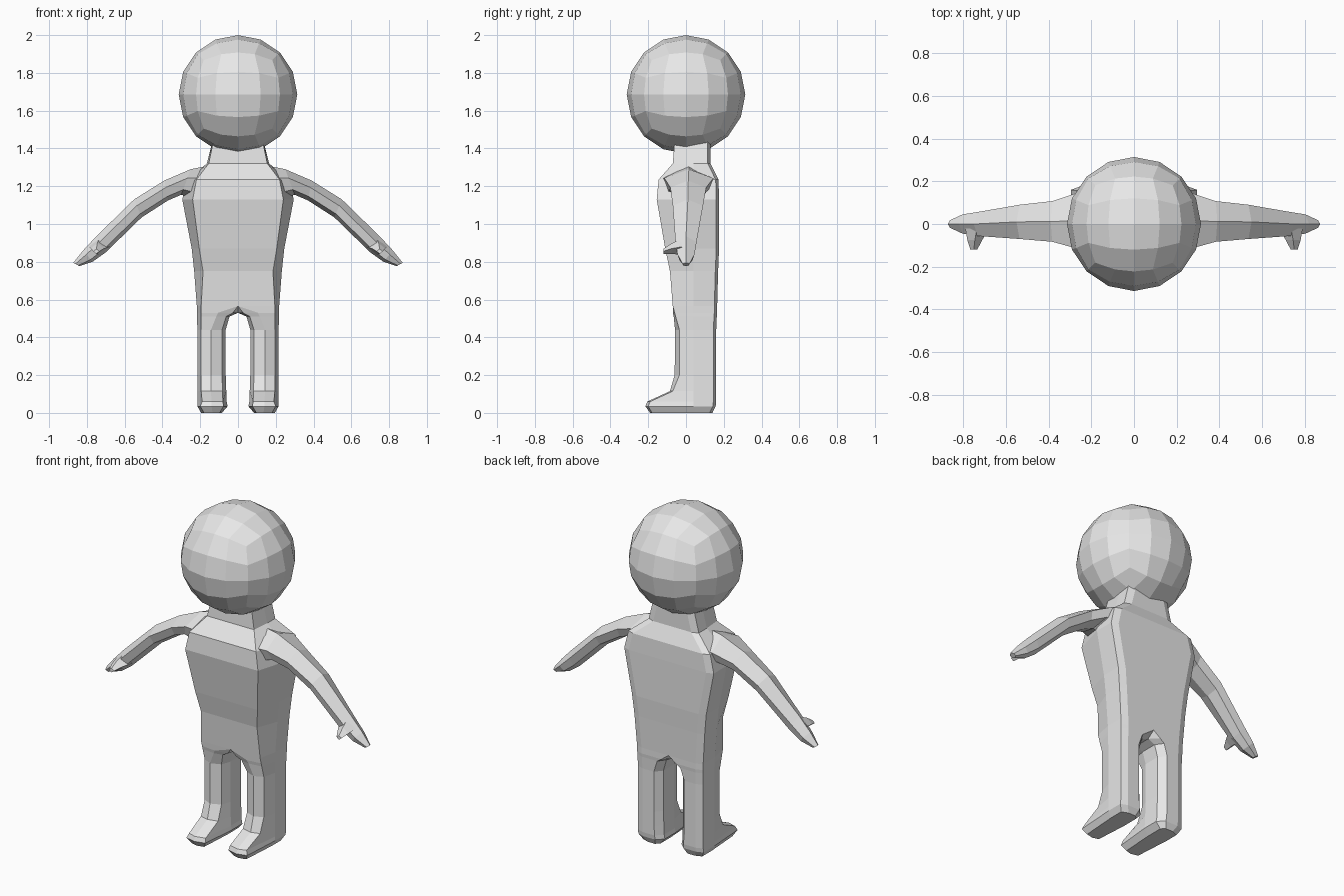
import bpy
import bmesh
import math
from mathutils import Vector

default_cube = bpy.data.objects.get("Cube")
if default_cube:
    bpy.data.objects.remove(default_cube, do_unlink=True)

# One plain grey covers the whole figure
GREY = (0.8, 0.8, 0.8, 1.0)
grey = bpy.data.materials.new("plain grey")
grey.use_nodes = True
grey.diffuse_color = GREY
grey.node_tree.nodes["Principled BSDF"].inputs["Base Color"].default_value = GREY


def finish(bm, name, mirrored=False):
    """Turn a bmesh into a flat-shaded object, mirrored across x when asked."""
    bmesh.ops.recalc_face_normals(bm, faces=bm.faces)
    mesh = bpy.data.meshes.new(name)
    bm.to_mesh(mesh)
    bm.free()
    mesh.materials.append(grey)
    obj = bpy.data.objects.new(name, mesh)
    bpy.context.collection.objects.link(obj)
    if mirrored:
        mirror = obj.modifiers.new("mirror", "MIRROR")
        mirror.use_clip = True
    return obj


def loft(rings, cap_start=True, cap_end=True):
    """Skin a list of closed rings that all have the same point count."""
    bm = bmesh.new()
    loops = [[bm.verts.new(p) for p in ring] for ring in rings]
    count = len(loops[0])
    for low, high in zip(loops, loops[1:]):
        for i in range(count):
            j = (i + 1) % count
            bm.faces.new((low[i], low[j], high[j], high[i]))
    if cap_start:
        bm.faces.new(loops[0])
    if cap_end:
        bm.faces.new(loops[-1])
    return bm


# Head: cube sphere with even angular spacing
bm = bmesh.new()
bmesh.ops.create_cube(bm, size=2)
bmesh.ops.subdivide_edges(bm, edges=bm.edges[:], cuts=3, use_grid_fill=True)
for v in bm.verts:
    direction = Vector([math.tan(c * math.pi / 4) for c in v.co]).normalized()
    v.co = direction * 0.314 + Vector((0, 0, 1.686))
finish(bm, "head")


# Body: half outline from foot to neck
def body_ring(z, side, corner, corner_y, ridge, ridge_y, inner, back):
    span = ridge - inner
    return [
        (side, back - 0.015, z), (side, 0.04, z),
        (corner, corner_y, z), (ridge, ridge_y, z),
        (inner + span * 0.25, corner_y, z),
        (inner, 0.02, z), (inner, 0.12, z),
        (inner + span * 0.45, back, z), (side - 0.04, back, z),
    ]


# Columns: height, side x, corner x and y, ridge x and y, inner x, back y
leg_rows = [
    (0.00, 0.195, 0.18, -0.18, 0.135, -0.19, 0.085, 0.14),
    (0.035, 0.215, 0.20, -0.20, 0.14, -0.215, 0.055, 0.157),
    (0.06, 0.215, 0.19, -0.19, 0.14, -0.205, 0.06, 0.16),
    (0.115, 0.215, 0.195, -0.07, 0.143, -0.085, 0.062, 0.16),
    (0.20, 0.215, 0.195, -0.035, 0.143, -0.06, 0.065, 0.16),
    (0.44, 0.215, 0.195, -0.035, 0.143, -0.058, 0.065, 0.16),
    (0.51, 0.217, 0.195, -0.055, 0.115, -0.065, 0.045, 0.163),
    (0.53, 0.217, 0.195, -0.06, 0.105, -0.07, 0, 0.165),
]
# Columns: height, side x, corner x, front y, back y
torso_rows = [
    (0.565, 0.218, 0.195, -0.07, 0.165),
    (0.75, 0.232, 0.185, -0.085, 0.17),
    (0.87, 0.245, 0.205, -0.11, 0.175),
    (1.13, 0.295, 0.24, -0.155, 0.175),
    (1.235, 0.27, 0.22, -0.145, 0.172),
    (1.32, 0.165, 0.155, -0.07, 0.13),
    (1.44, 0.135, 0.13, -0.06, 0.13),
]
rings = [body_ring(*row) for row in leg_rows]
rings += [body_ring(z, s, c, f, 0, f, 0, b) for z, s, c, f, b in torso_rows]
bm = loft(rings)
# Open the seam where the two halves meet
seam = [f for f in bm.faces if all(abs(v.co.x) < 0.001 for v in f.verts)]
bmesh.ops.delete(bm, geom=seam, context="FACES")
bmesh.ops.remove_doubles(bm, verts=bm.verts, dist=0.0005)
finish(bm, "body", mirrored=True)


# Arms: six-sided, tapering from shoulder to mitten hand
def arm_ring(top_x, top_z, low_x, low_z, y, half):
    top, low = Vector((top_x, y, top_z)), Vector((low_x, y, low_z))
    upper, lower = top.lerp(low, 0.35), top.lerp(low, 0.8)
    wide, narrow = Vector((0, half, 0)), Vector((0, half * 0.8, 0))
    return [top, upper - wide, lower - narrow, low, lower + narrow, upper + wide]


arm_rows = [
    (0.15, 1.31, 0.20, 1.12, 0.015, 0.14),
    (0.25, 1.29, 0.30, 1.155, 0.015, 0.13),
    (0.39, 1.23, 0.37, 1.125, 0.012, 0.095),
    (0.55, 1.13, 0.51, 1.035, 0.01, 0.08),
    (0.75, 0.935, 0.70, 0.85, 0.0, 0.056),
    (0.82, 0.86, 0.77, 0.80, 0.0, 0.045),
    (0.872, 0.795, 0.84, 0.777, 0.0, 0.018),
]
finish(loft([arm_ring(*row) for row in arm_rows]), "arms", mirrored=True)


# Thumbs: short stubs pointing forward
def thumb_ring(x, y, z, r):
    return [(x - r, y, z), (x, y, z + r * 0.8), (x + r, y, z), (x, y, z - r * 0.8)]


thumb = [thumb_ring(0.735, -0.02, 0.88, 0.055),
         thumb_ring(0.745, -0.075, 0.87, 0.035),
         thumb_ring(0.75, -0.12, 0.855, 0.016)]
finish(loft(thumb), "thumbs", mirrored=True)
